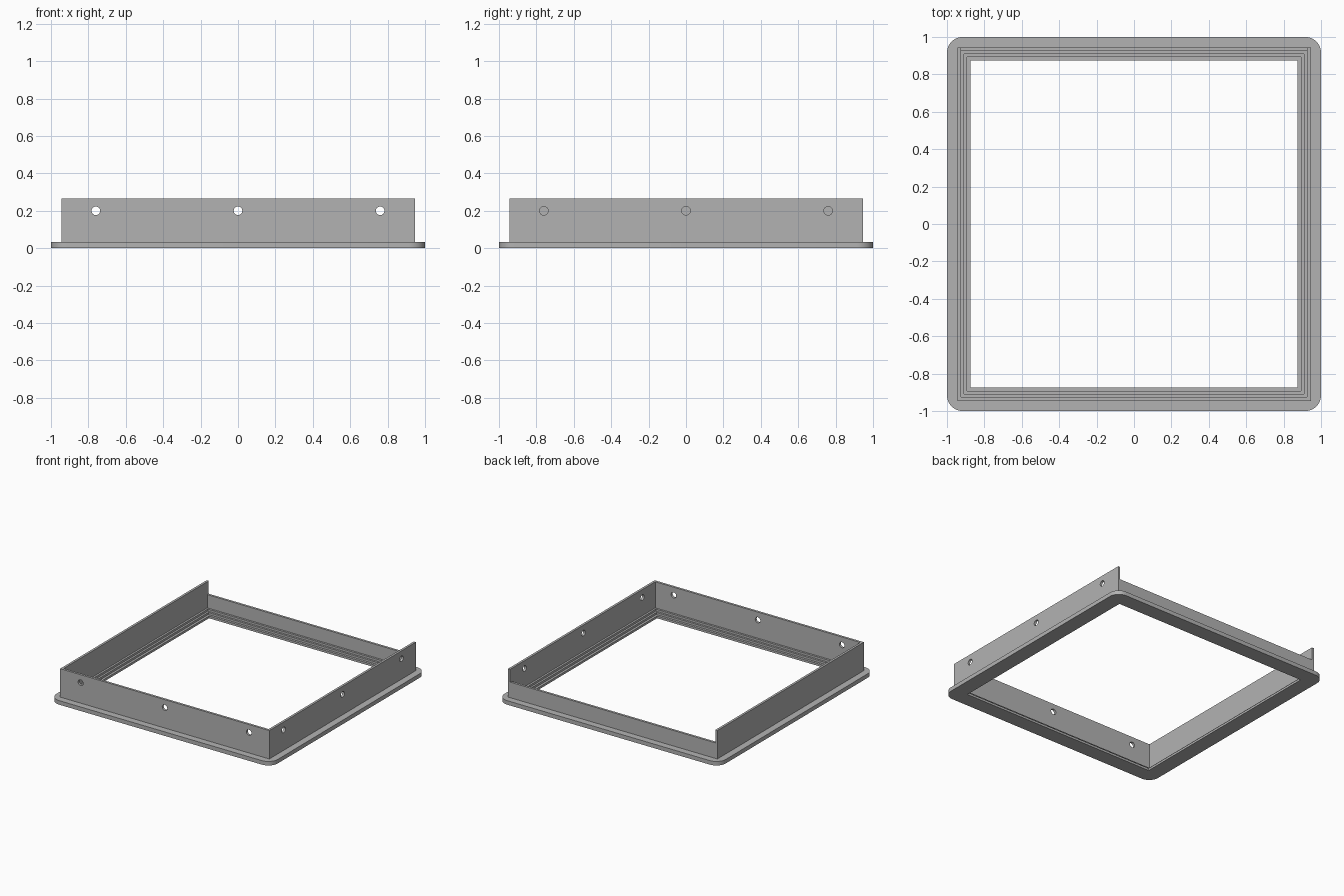
import bpy
import bmesh
import math
from mathutils import Matrix

default = bpy.data.objects.get("Cube")
if default:
    bpy.data.objects.remove(default, do_unlink=True)

grey = bpy.data.materials.new("plain grey")
grey.use_nodes = True
COLOUR = (0.45, 0.45, 0.45, 1)
grey.diffuse_color = COLOUR
grey.node_tree.nodes["Principled BSDF"].inputs["Base Color"].default_value = COLOUR


def make_object(name, bm):
    bmesh.ops.recalc_face_normals(bm, faces=bm.faces)
    mesh = bpy.data.meshes.new(name)
    bm.to_mesh(mesh)
    bm.free()
    mesh.materials.append(grey)
    obj = bpy.data.objects.new(name, mesh)
    bpy.context.collection.objects.link(obj)
    return obj


def square_loop(bm, half, z, radius, steps=10):
    """Square outline whose corners are rounded by radius."""
    loop = []
    for corner in range(4):
        middle = math.radians(45 + 90 * corner)
        cx = math.copysign(half - radius, math.cos(middle))
        cy = math.copysign(half - radius, math.sin(middle))
        for i in range(steps + 1):
            a = math.radians(90 * (corner + i / steps))
            loop.append(bm.verts.new((cx + radius * math.cos(a), cy + radius * math.sin(a), z)))
    return loop


def sweep_ring(name, profile):
    """Carry a closed (half width, z, corner radius) section round the square."""
    bm = bmesh.new()
    loops = [square_loop(bm, *p) for p in profile]
    n = len(loops[0])
    for a, b in zip(loops, loops[1:] + loops[:1]):
        for i in range(n):
            j = (i + 1) % n
            bm.faces.new((a[i], a[j], b[j], b[i]))
    bmesh.ops.remove_doubles(bm, verts=bm.verts, dist=0.0001)
    return make_object(name, bm)


def cut(target, cutter):
    cutter.hide_render = True
    mod = target.modifiers.new("cut", "BOOLEAN")
    mod.operation = "DIFFERENCE"
    mod.solver = "EXACT"
    mod.object = cutter
    bpy.ops.object.select_all(action="DESELECT")
    bpy.context.view_layer.objects.active = target
    target.select_set(True)
    bpy.ops.object.modifier_apply(modifier=mod.name)
    bpy.data.objects.remove(cutter, do_unlink=True)


OUTER, INNER, OPENING = 0.945, 0.926, 0.875
RIM, TOP, BACK_TOP = 0.033, 0.265, 0.16

# Rounded flange with a staircase down to the opening
flange = sweep_ring("stepped_flange", [
    (1, 0, 0.085), (1, RIM, 0.085), (OUTER, RIM, 0), (INNER, RIM, 0),
    (INNER, 0.052, 0), (0.91, 0.052, 0), (0.91, 0.035, 0), (0.894, 0.035, 0),
    (0.894, 0.018, 0), (OPENING, 0.018, 0), (OPENING, 0, 0)])

# Thin upright walls
walls = sweep_ring("upright_walls", [
    (OUTER, RIM, 0), (OUTER, TOP, 0), (INNER, TOP, 0), (INNER, RIM, 0)])

# Lowered back wall between the side walls
bm = bmesh.new()
bmesh.ops.create_cube(bm, size=1, matrix=Matrix.Translation((0, OUTER, BACK_TOP + 0.25))
                      @ Matrix.Diagonal((2 * INNER, 0.2, 0.5, 1)))
cut(walls, make_object("back_notch_cutter", bm))

# Three screw holes in the front wall and each side wall
bm = bmesh.new()
for turn in (-90, 0, 90):
    for along in (-0.76, 0, 0.76):
        place = (Matrix.Rotation(math.radians(turn), 4, "Z")
                 @ Matrix.Translation((OUTER, along, 0.2))
                 @ Matrix.Rotation(math.radians(90), 4, "Y"))
        bmesh.ops.create_cone(bm, cap_ends=True, segments=24, radius1=0.023,
                              radius2=0.023, depth=0.1, matrix=place)
cut(walls, make_object("hole_cutter", bm))

# Smooth curves, sharp edges
bpy.ops.object.select_all(action="DESELECT")
for part in (flange, walls):
    part.select_set(True)
bpy.context.view_layer.objects.active = walls
bpy.ops.object.shade_smooth_by_angle(angle=math.radians(30))
